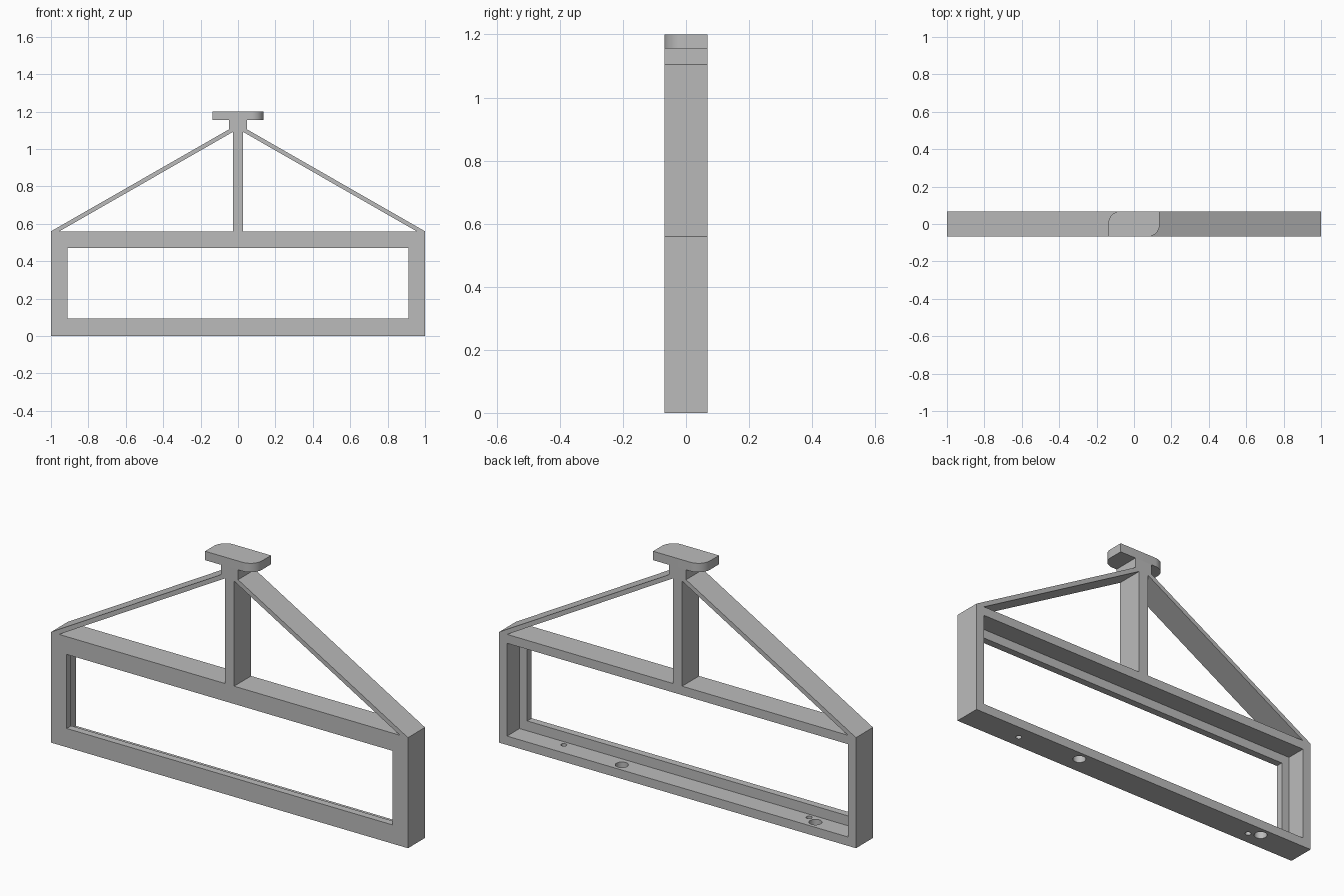
import bpy, bmesh, math
from mathutils import Vector

default = bpy.data.objects.get("Cube")
if default:
    bpy.data.objects.remove(default, do_unlink=True)

HALF_DEPTH = 0.068
WALL = 0.045          # outer wall left around the rear pocket
LIP_Y = -0.032        # floor of the rear pocket
FRAME_TOP = 0.56

grey = bpy.data.materials.new("plain grey")
grey.use_nodes = True
colour = (0.5, 0.5, 0.5, 1)
grey.diffuse_color = colour
grey.node_tree.nodes["Principled BSDF"].inputs["Base Color"].default_value = colour


def prism(name, points, offset):
    """Closed solid: a flat outline of 3D points swept along an offset."""
    bm = bmesh.new()
    face = bm.faces.new([bm.verts.new(p) for p in points])
    swept = bmesh.ops.extrude_face_region(bm, geom=[face])["geom"]
    verts = [g for g in swept if isinstance(g, bmesh.types.BMVert)]
    bmesh.ops.translate(bm, verts=verts, vec=Vector(offset))
    bmesh.ops.recalc_face_normals(bm, faces=bm.faces)
    mesh = bpy.data.meshes.new(name)
    bm.to_mesh(mesh)
    bm.free()
    mesh.materials.append(grey)
    obj = bpy.data.objects.new(name, mesh)
    bpy.context.collection.objects.link(obj)
    return obj


def front_prism(name, outline, y0, y1):
    return prism(name, [(x, y0, z) for x, z in outline], (0, y1 - y0, 0))


def rect(half_width, z0, z1):
    return [(-half_width, z0), (half_width, z0), (half_width, z1), (-half_width, z1)]


def arc(cx, cy, r, start, end, steps):
    angles = [math.radians(start + (end - start) * i / steps) for i in range(steps + 1)]
    return [(cx + r * math.cos(a), cy + r * math.sin(a)) for a in angles]


def cut(target, cutter):
    mod = target.modifiers.new("cut", "BOOLEAN")
    mod.operation = "DIFFERENCE"
    mod.solver = "EXACT"
    mod.object = cutter
    cutter.hide_render = True
    bpy.context.view_layer.objects.active = target
    bpy.ops.object.modifier_apply(modifier=mod.name)
    bpy.data.objects.remove(cutter, do_unlink=True)


# Whole silhouette: rectangular frame, sloping braces and neck
half = [(1, 0), (1, FRAME_TOP), (0.048, 1.105), (0.048, 1.155)]
outline = half + [(-x, z) for x, z in reversed(half)]
frame = front_prism("braced_frame", outline, -HALF_DEPTH, HALF_DEPTH)

# Window through the front and wider pocket from the back
cut(frame, front_prism("window_cutter", rect(0.912, 0.095, 0.47), -0.2, 0.2))
cut(frame, front_prism("pocket_cutter", rect(1 - WALL, WALL, FRAME_TOP - WALL), LIP_Y, 0.2))

# Triangular openings that leave the centre post and the two braces
for side in (-1, 1):
    triangle = [(side * 0.955, FRAME_TOP), (side * 0.026, FRAME_TOP), (side * 0.026, 1.092)]
    cut(frame, front_prism("triangle_cutter", triangle, -0.2, 0.2))

# Two large and two small holes through the bottom rail
for x, y, r in [(0.345, 0.021, 0.03), (-0.74, 0.021, 0.03),
                (0.687, -0.004, 0.014), (-0.687, -0.004, 0.014)]:
    circle = arc(x, y, r, 0, 360, 32)[:-1]
    cut(frame, prism("hole_cutter", [(a, b, -0.1) for a, b in circle], (0, 0, 0.17)))

# Head plate with two opposite rounded corners
W, R = 0.137, 0.065
plate = [(-W, -HALF_DEPTH)]
plate += arc(W - R, -HALF_DEPTH + R, R, -90, 0, 12)
plate += [(W, HALF_DEPTH)]
plate += arc(-W + R, HALF_DEPTH - R, R, 90, 180, 12)
head = prism("head_plate", [(x, y, 1.155) for x, y in plate], (0, 0, 0.045))

# Smooth the round surfaces, keep the edges sharp
bpy.ops.object.select_all(action="DESELECT")
for obj in (frame, head):
    obj.select_set(True)
bpy.context.view_layer.objects.active = frame
bpy.ops.object.shade_smooth_by_angle(angle=math.radians(30))
